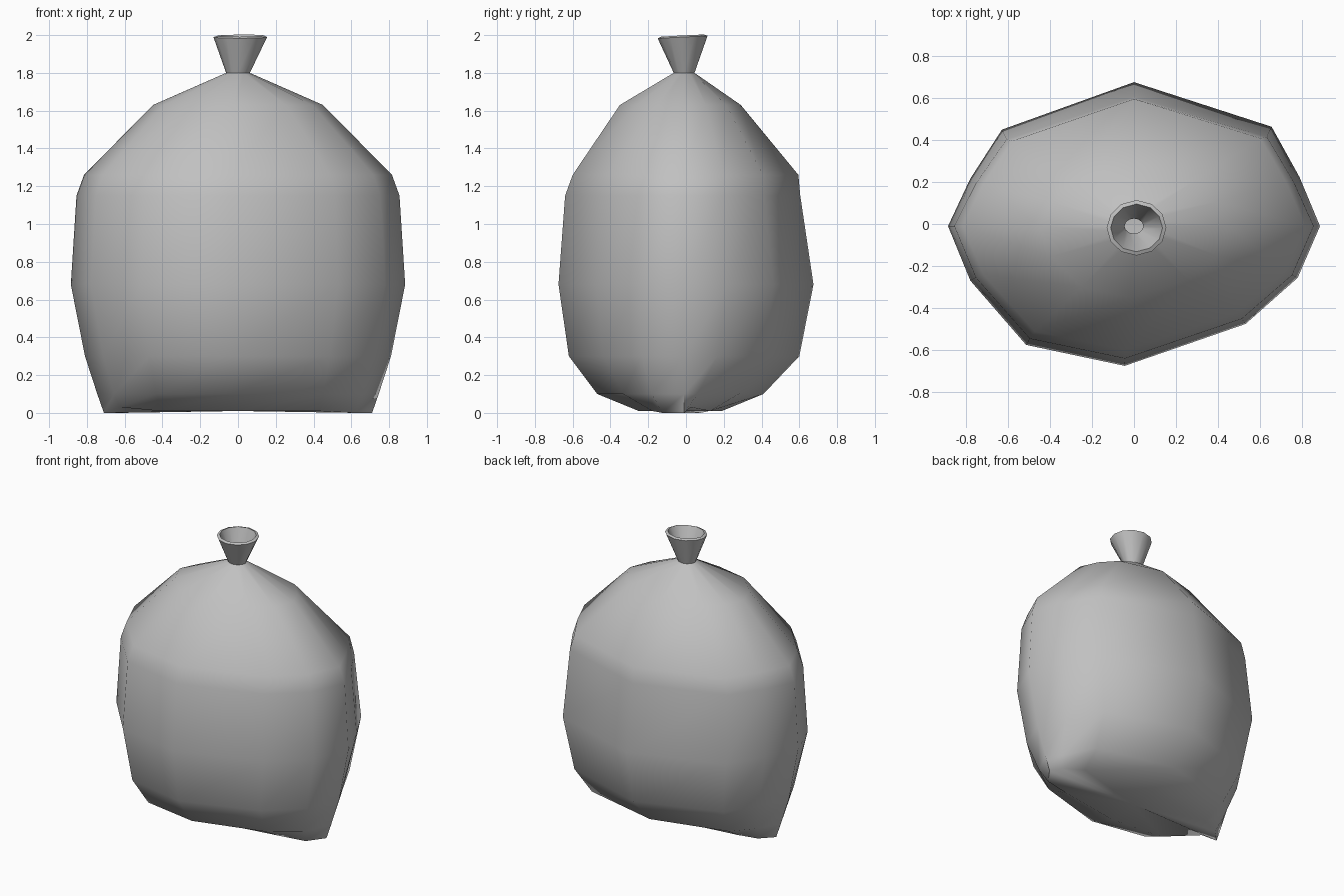
import bpy, bmesh, math
from mathutils import Vector

cube = bpy.data.objects.get("Cube")
if cube:
    bpy.data.objects.remove(cube)

grey = bpy.data.materials.new("bag grey")
grey.use_nodes = True
colour = (0.53, 0.53, 0.53, 1)
grey.diffuse_color = colour
grey.node_tree.nodes["Principled BSDF"].inputs["Base Color"].default_value = colour

# Uneven twelve-sided plan of the filled bag, in unit size
PLAN = [(1, 0), (.89, .34), (.74, .69), (0, 1), (-.71, .67), (-.88, .33),
        (-1, 0), (-.88, -.39), (-.58, -.85), (-.05, -1), (.6, -.7), (.88, -.37)]
FOLDED = (1, 7)   # sides tucked in beside the bottom corners
FULL = (5, 11)    # sides that stay spread at the bottom corners

# Height, half width, front depth, back depth, roundness, folded and full side spread
RINGS = [(.01, .71, .24, .20, 0, .5, 1.3),
         (.10, .745, .46, .42, 0, .5, 1),
         (.30, .81, .61, .61, 0, .85, 1),
         (.68, .885, .665, .685, 0, 1, 1),
         (1.15, .855, .63, .615, 0, 1, 1),
         (1.26, .815, .59, .605, 0, 1, 1),
         (1.63, .45, .34, .30, .3, 1, 1),
         (1.80, .063, .055, .055, 1, 1, 1),
         (1.99, .142, .132, .132, .9, 1, 1)]


def ring_points(z, half, front, back, roundness, folded, full):
    points = []
    for i, (px, py) in enumerate(PLAN):
        angle = math.tau * i / len(PLAN)
        x = px + (math.cos(angle) - px) * roundness
        y = py + (math.sin(angle) - py) * roundness
        if i in FOLDED:
            y *= folded
        elif i in FULL:
            y *= full
        points.append(Vector((x * half, y * (front if y < 0 else back) - .01, z)))
    return points


bm = bmesh.new()
loops = []
for k, ring in enumerate(RINGS):
    points = ring_points(*ring)
    if k == 0:
        # Corners rest on the ground, with a small tuck beside each
        for i in FOLDED:
            points[i].z += .02
        for i in FULL + (0, 6):
            points[i].z = 0
    if k == len(RINGS) - 1:
        # Tilted mouth
        for p in points:
            p.z += .05 * p.y
            p += Vector((.012, -.008, 0))
    loops.append([bm.verts.new(p) for p in points])

n = len(PLAN)
for low, high in zip(loops, loops[1:]):
    for i in range(n):
        j = (i + 1) % n
        bm.faces.new((low[i], low[j], high[j], high[i]))

# Closed underside
centre = bm.verts.new((0, -.01, .01))
for i in range(n):
    bm.faces.new((centre, loops[0][(i + 1) % n], loops[0][i]))

mesh = bpy.data.meshes.new("tied_bag")
bm.to_mesh(mesh)
bm.free()
mesh.materials.append(grey)
bag = bpy.data.objects.new("tied_bag", mesh)
bpy.context.collection.objects.link(bag)

# Thin plastic wall behind the outer skin, open at the mouth
wall = bag.modifiers.new("wall", 'SOLIDIFY')
wall.thickness = .02
wall.offset = -1

bpy.ops.object.select_all(action='DESELECT')
bag.select_set(True)
bpy.context.view_layer.objects.active = bag
bpy.ops.object.modifier_apply(modifier="wall")
bpy.ops.object.shade_smooth_by_angle(angle=math.radians(65))
